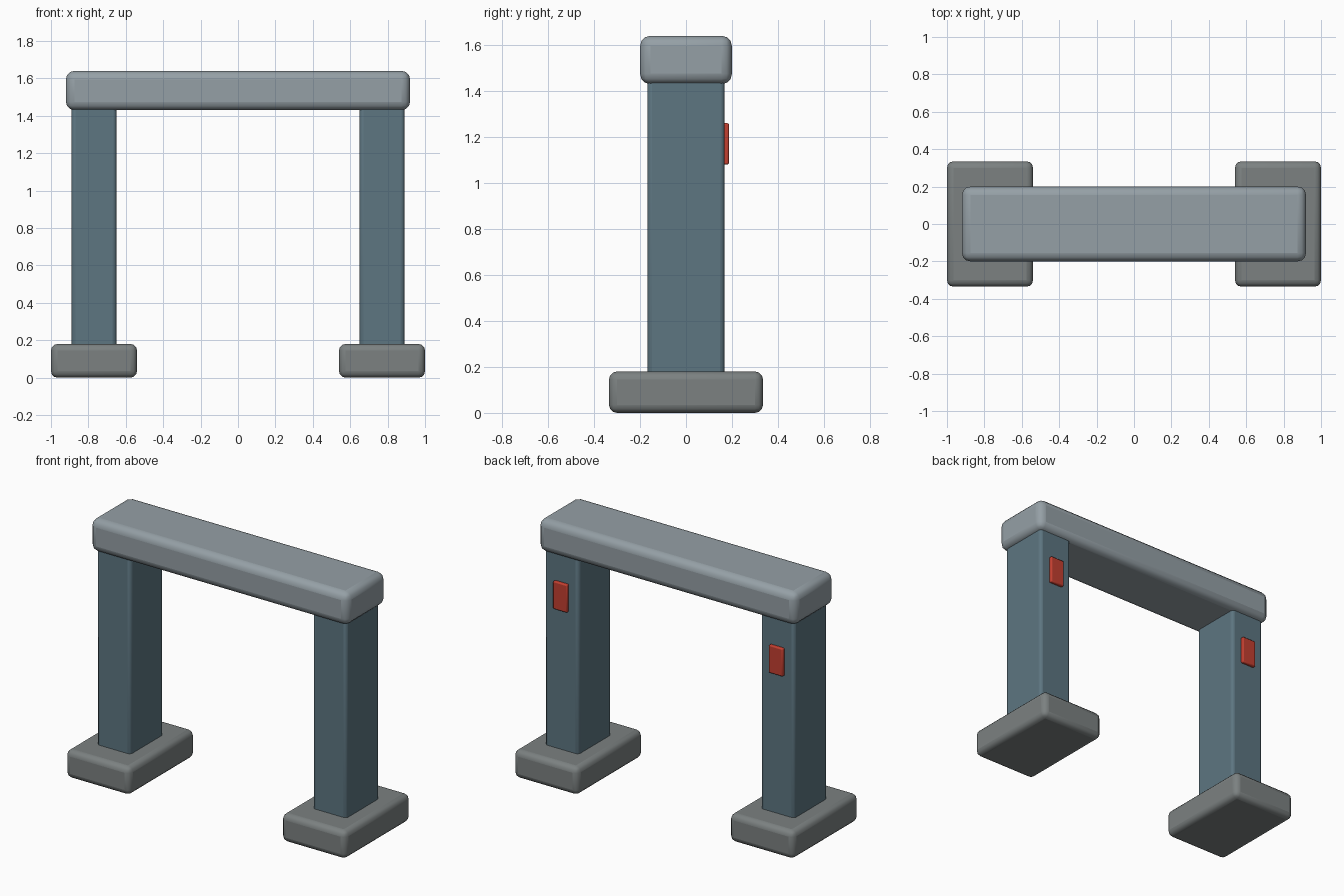
import bpy

if "Cube" in bpy.data.objects:
    bpy.data.objects.remove(bpy.data.objects["Cube"])


def rounded_box(name, centre, size, radius, segments, material=None):
    """Box with rounded edges, sized in mesh data so the bevel stays even."""
    bpy.ops.mesh.primitive_cube_add(size=1, location=centre)
    obj = bpy.context.object
    obj.name = name
    obj.scale = size
    bpy.ops.object.transform_apply(location=False, rotation=False, scale=True)
    bevel = obj.modifiers.new("rounded_edges", "BEVEL")
    bevel.width = radius
    bevel.segments = segments
    bpy.ops.object.shade_smooth_by_angle()
    if material:
        obj.data.materials.append(material)
    return obj


def colour(name, rgb):
    mat = bpy.data.materials.new(name)
    mat.diffuse_color = (*rgb, 1)
    mat.use_nodes = True
    mat.node_tree.nodes["Principled BSDF"].inputs["Base Color"].default_value = mat.diffuse_color
    return mat


stone = colour("foot_grey", (0.20, 0.22, 0.22))
steel = colour("post_blue_grey", (0.11, 0.18, 0.22))
pale = colour("beam_grey", (0.30, 0.35, 0.38))
red = colour("lamp_red", (0.55, 0.05, 0.03))

# Feet, posts and rear warning lamps, one set per side
for side, s in (("left", -1), ("right", 1)):
    rounded_box(f"{side}_foot", (s * 0.77, 0, 0.0925), (0.46, 0.67, 0.18), 0.035, 3, stone).location.z = 0.09
    rounded_box(f"{side}_post", (s * 0.77, 0, 0.805), (0.24, 0.335, 1.29), 0.02, 3, steel)
    rounded_box(f"{side}_lamp", (s * 0.77, 0.172, 1.17), (0.10, 0.03, 0.18), 0.007, 2, red)

# Overhead beam
rounded_box("cross_beam", (0, 0, 1.535), (1.84, 0.40, 0.21), 0.045, 3, pale)
